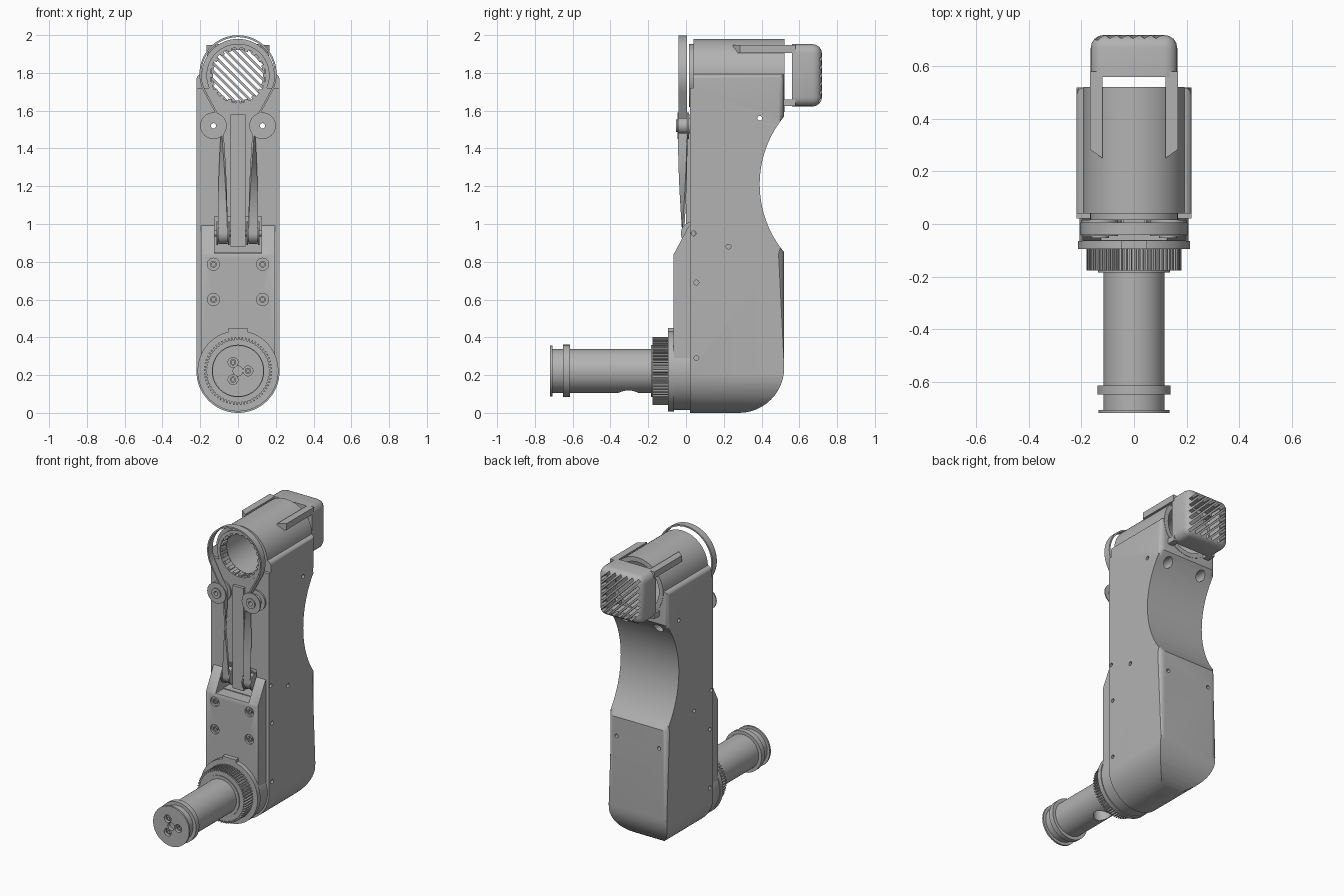
import bpy, bmesh
from math import sin, cos, pi, radians, sqrt
from mathutils import Vector

cube = bpy.data.objects.get("Cube")
if cube:
    bpy.data.objects.remove(cube)

grey = bpy.data.materials.new("plain grey")
grey.use_nodes = True
grey.diffuse_color = (0.45, 0.45, 0.45, 1)
grey.node_tree.nodes["Principled BSDF"].inputs["Base Color"].default_value = grey.diffuse_color


# Helpers
def finish(name, bm):
    bmesh.ops.recalc_face_normals(bm, faces=bm.faces)
    mesh = bpy.data.meshes.new(name)
    bm.to_mesh(mesh)
    bm.free()
    mesh.materials.append(grey)
    obj = bpy.data.objects.new(name, mesh)
    bpy.context.collection.objects.link(obj)
    return obj


def prism(name, pts, axis, lo, hi, soft=None, radius=0.03):
    """Extrude a 2D outline along an axis; soft picks edges to round."""
    place = {"x": lambda a, b, t: (t, a, b),
             "y": lambda a, b, t: (a, t, b),
             "z": lambda a, b, t: (a, b, t)}[axis]
    bm = bmesh.new()
    rings = [[bm.verts.new(place(a, b, t)) for a, b in pts] for t in (lo, hi)]
    bm.faces.new(rings[0])
    bm.faces.new(rings[1])
    for i in range(len(pts)):
        j = (i + 1) % len(pts)
        bm.faces.new((rings[0][i], rings[0][j], rings[1][j], rings[1][i]))
    if soft:
        edges = [e for e in bm.edges if soft(e.verts[0].co, e.verts[1].co)]
        bmesh.ops.bevel(bm, geom=edges, offset=radius, segments=4, profile=0.5, affect="EDGES")
    return finish(name, bm)


def arc(cx, cy, r, a0, a1, n):
    angles = [radians(a0 + (a1 - a0) * i / n) for i in range(n + 1)]
    return [(cx + r * cos(a), cy + r * sin(a)) for a in angles]


def cyl(name, a, b, r, lo, hi, axis="y", n=48):
    return prism(name, arc(a, b, r, 0, 360, n)[:-1], axis, lo, hi)


def box(name, x0, x1, y0, y1, z0, z1, soft=None, radius=0.03):
    return prism(name, [(x0, z0), (x1, z0), (x1, z1), (x0, z1)], "y", y0, y1, soft, radius)


def bake(obj):
    dg = bpy.context.evaluated_depsgraph_get()
    mesh = bpy.data.meshes.new_from_object(obj.evaluated_get(dg))
    obj.modifiers.clear()
    obj.data = mesh


def combine(obj, op, *others):
    for other in others:
        mod = obj.modifiers.new("combine", "BOOLEAN")
        mod.operation, mod.solver, mod.object = op, "EXACT", other
        bake(obj)
        bpy.data.objects.remove(other)
    return obj


def cut(obj, *others):
    return combine(obj, "DIFFERENCE", *others)


def ring(name, a, b, outer, inner, lo, hi, axis="y", n=48):
    return cut(cyl(name, a, b, outer, lo, hi, axis, n),
               cyl("cutter", a, b, inner, lo - 0.1, hi + 0.1, axis, n))


TOP = 1.787      # height of the upper barrel axis
LOW = 0.222      # height of the lower shaft axis

# Main housing: side outline trimmed by the rounded front outline
side = ([(0.02, 0)] + arc(0.28, 0.24, 0.24, -90, 0, 12)
        + arc(0.953, 1.21, 0.563, 219.7, 140.3, 24)
        + [(0.52, 1.9), (0.04, 1.9), (0.04, 1.72), (0.02, 1.72)])
housing = prism("housing", side, "x", -0.219, 0.219,
                lambda p, q: abs(p.x - q.x) < 0.001 and min(p.y, q.y) > 0.3)
front = (arc(0, 0.22, 0.22, 180, 360, 40) + arc(0.19, 1.765, 0.03, 0, 90, 6)
         + arc(-0.19, 1.765, 0.03, 90, 180, 6))
combine(housing, "INTERSECT", prism("trim", front, "y", -0.1, 0.7))
combine(housing, "UNION", cyl("barrel", 0, TOP, 0.193, 0.04, 0.522, n=64))
cut(housing, cyl("bore", 0, TOP, 0.162, -0.1, 0.7, n=64),
    box("pulley_pocket", -0.125, 0.125, -0.1, 0.14, 0.85, 1.04))
for y, z, through in [(0.39, 1.56, True), (0.04, 0.95, True), (0.225, 0.88, False),
                      (0.055, 0.69, False), (0.055, 0.29, False)]:
    if through:
        cut(housing, cyl("hole", y, z, 0.013, -0.3, 0.3, "x", 16))
    else:
        for s in (-1, 1):
            cut(housing, cyl("hole", y, z, 0.013, s * 0.25 - 0.08, s * 0.25 + 0.08, "x", 16))
for s in (-1, 1):
    cut(housing, cyl("hole", s * 0.13, 1.52, 0.014, -0.1, 0.7, n=16),
        cyl("counterbore", s * 0.13, 1.52, 0.032, 0.4, 0.7, n=24),
        cyl("hole", s * 0.16, 0.72, 0.013, 0.46, 0.6, n=16))

# Raised rib on the front of the housing
box("front_rib", -0.04, 0.04, 0.0, 0.05, 0.88, 1.58)

# Toothed ring in the barrel mouth
ring("barrel_ring", 0, TOP, 0.167, 0.146, 0.015, 0.09, n=64)
for i in range(20):
    a = 2 * pi * i / 20
    tooth = box("ring_tooth", 0.133, 0.15, 0.02, 0.07, -0.011, 0.011)
    tooth.rotation_euler.y = a
    tooth.location.z = TOP

# Front cover with gussets either side of the pulleys
cover = prism("front_cover", [(-0.065, 0.27), (0.03, 0.27), (0.03, 1.0), (0.012, 0.985),
                              (-0.065, 0.84)], "x", -0.196, 0.196)
cut(cover, box("notch", -0.125, 0.125, -0.2, 0.2, 0.845, 1.2))
for x in (-0.13, 0.13):
    for z in (0.6, 0.787):
        cut(cover, cyl("counterbore", x, z, 0.032, -0.1, -0.05, n=24))
        ring("cover_screw", x, z, 0.018, 0.01, -0.06, -0.045, n=20)

# Lower bearing collar, gear and shaft, all on one axis
cyl("collar_sleeve", 0, LOW, 0.208, -0.07, 0.03, n=64)
cyl("collar_disc", 0, LOW, 0.214, -0.095, -0.064, n=64)
box("collar_key", -0.05, 0.05, -0.095, -0.03, 0.4, 0.45)
teeth = []
for i in range(60):
    for step, r in ((0, 0.166), (0.45, 0.166), (0.55, 0.181), (0.95, 0.181)):
        a = 2 * pi * (i + step) / 60
        teeth.append((r * cos(a), LOW + r * sin(a)))
prism("gear", teeth, "y", -0.178, -0.09)
cyl("gear_hub", 0, LOW, 0.138, -0.184, -0.17)
shaft = cyl("shaft", 0, LOW, 0.117, -0.715, -0.17, n=64)
cut(shaft, cyl("bottom_hole", 0, -0.305, 0.055, 0.05, 0.2, "z", 32))
cyl("shaft_collar", 0, LOW, 0.139, -0.65, -0.615, n=64)
flange = cyl("shaft_end_flange", 0, LOW, 0.136, -0.72, -0.708, n=64)
spots = arc(0, LOW, 0.053, 0, 360, 3)[:-1]
for x, z in spots + [(0, LOW)]:
    for part in (flange, shaft):
        cut(part, cyl("end_hole", x, z, 0.026, -0.8, -0.695, n=24))
for x, z in spots:
    ring("end_screw", x, z, 0.017, 0.009, -0.71, -0.69, n=20)

# Idler wheels and lower pulleys
for s in (-1, 1):
    x = s * 0.13
    for name, r, y0, y1 in [("idler_front_flange", 0.07, -0.046, -0.039),
                            ("idler_hub", 0.042, -0.04, 0.025),
                            ("idler_back_flange", 0.07, 0.006, 0.016)]:
        ring(name, x, 1.52, r, 0.014, y0, y1, n=40)
    ring("idler_bolt", x, 1.52, 0.034, 0.014, -0.053, -0.04, n=24)
    cyl("lower_pulley", 0.035, 0.95, 0.046, s * 0.08 - 0.028, s * 0.08 + 0.028, "x", 32)
    for e in (-1, 1):
        mid = s * 0.08 + e * 0.03
        cyl("pulley_flange", 0.035, 0.95, 0.062, mid - 0.004, mid + 0.004, "x", 32)
cyl("pulley_axle", 0.035, 0.95, 0.015, -0.13, 0.13, "x", 16)

# Drive belt: over the barrel, past the idler, quarter twist, round the pulley
WIDE = Vector((0, 0.023, 0))
path = [(Vector((x, -0.018, z)), WIDE) for x, z in
        arc(0, 1.795, 0.199, 90, -28.4, 36) + arc(0.13, 1.52, 0.046, 151.6, 180, 5)]
for i in range(1, 17):
    t = i / 16
    turn = t * pi / 2
    path.append((Vector((0.084 - 0.004 * t, -0.018 + 0.003 * t, 1.52 - 0.57 * t)),
                 Vector((sin(turn), cos(turn), 0)) * 0.024))
path += [(Vector((0.08, y, z)), Vector((0.024, 0, 0)))
         for y, z in arc(0.035, 0.95, 0.05, 185, 400, 20)]
bm = bmesh.new()
pairs = [(bm.verts.new(p - w), bm.verts.new(p + w)) for p, w in path]
for (a, b), (c, d) in zip(pairs, pairs[1:]):
    bm.faces.new((a, b, d, c))
belt = finish("drive_belt", bm)
solid = belt.modifiers.new("thickness", "SOLIDIFY")
solid.thickness, solid.offset = 0.01, 0
belt.modifiers.new("mirror", "MIRROR")
bake(belt)

# Rear vented cap: rounded shell with diagonal slots
cap = box("rear_cap", -0.165, 0.165, 0.56, 0.72, TOP - 0.165, TOP + 0.165,
          lambda p, q: max(p.y, q.y) > 0.7, 0.05)
cut(cap, box("cavity", -0.138, 0.138, 0.5, 0.7, TOP - 0.138, TOP + 0.138))
h = 1 / sqrt(2)
for k in range(-5, 6):
    o = k * 0.031
    reach = 0.142 / h - abs(o)
    corners = [(-reach, -0.009), (reach, -0.009), (reach, 0.009), (-reach, 0.009)]
    slot = [((u + v + o) * h, TOP + (v + o - u) * h) for u, v in corners]
    cut(cap, prism("slot", slot, "y", 0.655, 0.8))

# Cap arms gripping the barrel, and short lower feet
for s in (-1, 1):
    outline = [(s * 0.12, 0.25), (s * 0.168, 0.285), (s * 0.168, 0.58), (s * 0.12, 0.58)]
    prism("cap_arm", outline, "z", 1.905, 1.948)
    x0, x1 = sorted((s * 0.12, s * 0.163))
    box("cap_foot", x0, x1, 0.5, 0.58, 1.624, 1.66)

# Smooth shading with crisp edges
for obj in bpy.context.collection.objects:
    if obj.type == "MESH" and grey.name in obj.data.materials:
        obj.data.shade_smooth()
        obj.data.set_sharp_from_angle(angle=radians(30))
